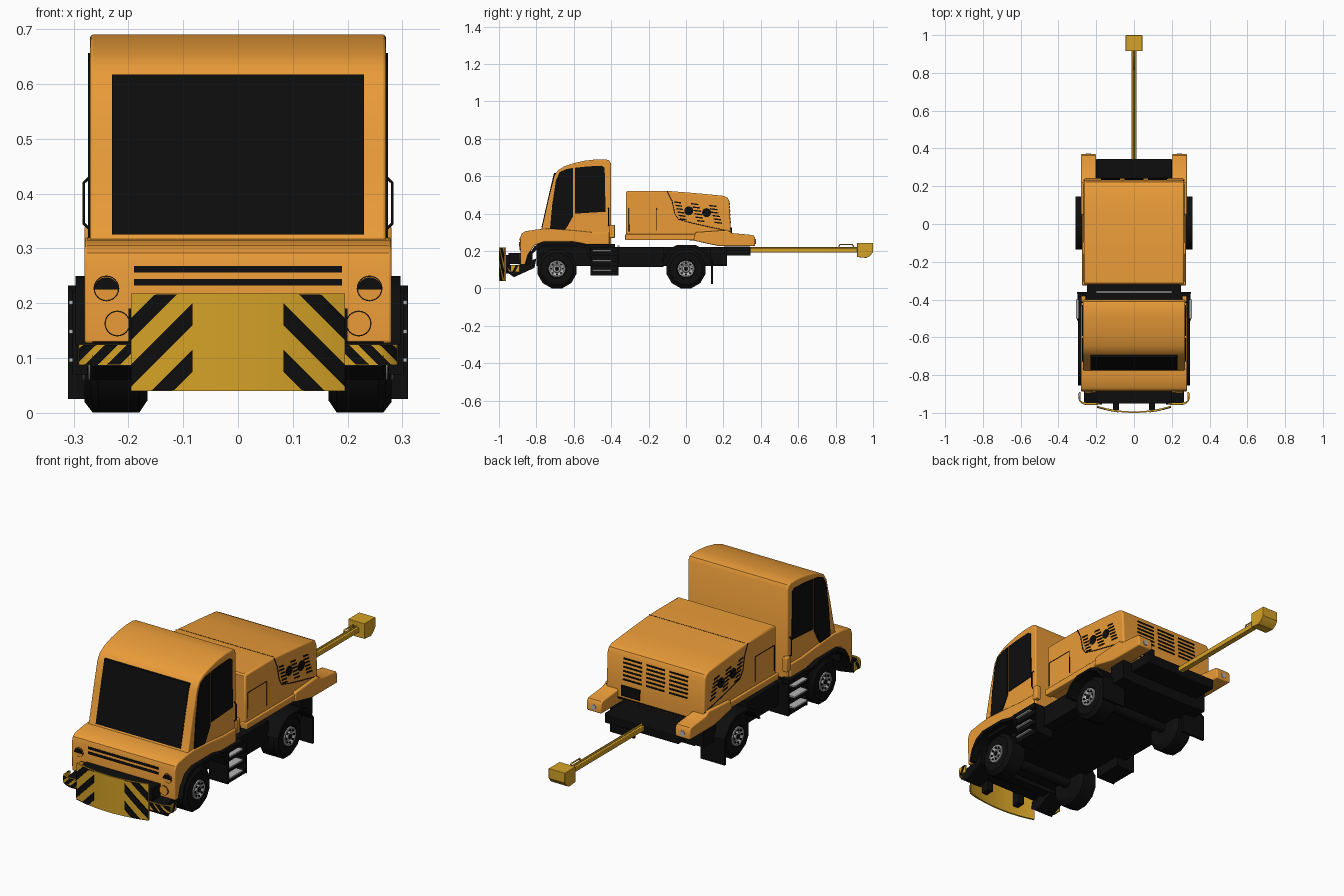
import bpy, bmesh
from math import sin, cos, pi, radians

if "Cube" in bpy.data.objects:
    bpy.data.objects.remove(bpy.data.objects["Cube"])

def material(name, rgb):
    m = bpy.data.materials.new(name)
    m.diffuse_color = (*rgb, 1)
    m.use_nodes = True
    m.node_tree.nodes["Principled BSDF"].inputs["Base Color"].default_value = m.diffuse_color
    return m

ORANGE = material("orange_paint", (0.82, 0.33, 0.04))
YELLOW = material("yellow_paint", (0.66, 0.36, 0.02))
BLACK = material("black", (0.004, 0.004, 0.004))
GREY = material("grey_metal", (0.45, 0.45, 0.45))

def finish(name, bm, mat, mirror=False, bevel=0):
    bmesh.ops.recalc_face_normals(bm, faces=bm.faces)
    me = bpy.data.meshes.new(name)
    bm.to_mesh(me)
    bm.free()
    me.materials.append(mat)
    ob = bpy.data.objects.new(name, me)
    bpy.context.collection.objects.link(ob)
    bpy.ops.object.select_all(action='DESELECT')
    ob.select_set(True)
    bpy.context.view_layer.objects.active = ob
    bpy.ops.object.shade_smooth_by_angle(angle=radians(32))
    if bevel:
        b = ob.modifiers.new("bevel", 'BEVEL')
        b.width, b.segments, b.limit_method, b.angle_limit = bevel, 3, 'ANGLE', radians(50)
    if mirror:
        ob.modifiers.new("mirror", 'MIRROR')
    return ob

def extrude(name, pts, axis, a, b, mat, mirror=False, bevel=0):
    """Outline extruded along x (points are y,z) or y (points are x,z)."""
    bm = bmesh.new()
    put = (lambda p, d: (d, *p)) if axis == 'x' else (lambda p, d: (p[0], d, p[1]))
    va, vb = ([bm.verts.new(put(p, d)) for p in pts] for d in (a, b))
    n = len(pts)
    bm.faces.new(va)
    bm.faces.new(vb)
    for i in range(n):
        bm.faces.new((va[i], va[(i + 1) % n], vb[(i + 1) % n], vb[i]))
    return finish(name, bm, mat, mirror, bevel)

def box(name, x, y, z, mat, mirror=False, bevel=0):
    pts = [(y[0], z[0]), (y[1], z[0]), (y[1], z[1]), (y[0], z[1])]
    return extrude(name, pts, 'x', x[0], x[1], mat, mirror, bevel)

def arc(c, d, r, a0=0, a1=360, n=24):
    return [(c + r * cos(radians(a0 + (a1 - a0) * i / n)), d + r * sin(radians(a0 + (a1 - a0) * i / n)))
            for i in range(n if a1 - a0 == 360 else n + 1)]

def lathe(name, profile, y, z, n, mat, mirror=True):
    """Profile of (x, radius) turned about an axle along x; first and last rings are capped."""
    bm = bmesh.new()
    rings = [[bm.verts.new((x, y + r * sin(2 * pi * (i + .5) / n), z + r * cos(2 * pi * (i + .5) / n)))
              for i in range(n)] for x, r in profile]
    for p, q in zip(rings, rings[1:]):
        for i in range(n):
            bm.faces.new((p[i], p[(i + 1) % n], q[(i + 1) % n], q[i]))
    bm.faces.new(rings[0])
    bm.faces.new(rings[-1])
    return finish(name, bm, mat, mirror)

def sheet(name, depth, x0, x1, lo, hi, mat, thick=0.008, n=12, mirror=False):
    """Curved upright plate: y = depth(x), z between lo(x) and hi(x)."""
    bm = bmesh.new()
    rows = []
    for i in range(n + 1):
        x = x0 + (x1 - x0) * i / n
        y, a, b = depth(x), lo(x), max(hi(x), lo(x) + 1e-4)
        rows.append([bm.verts.new(p) for p in ((x, y, a), (x, y, b), (x, y + thick, b), (x, y + thick, a))])
    for p, q in zip(rows, rows[1:]):
        for k in range(4):
            bm.faces.new((p[k], p[(k + 1) % 4], q[(k + 1) % 4], q[k]))
    bm.faces.new(rows[0])
    bm.faces.new(rows[-1])
    return finish(name, bm, mat, mirror)

def tube(name, pts, r, mat, mirror=False, cyclic=False):
    cu = bpy.data.curves.new(name, 'CURVE')
    cu.dimensions, cu.bevel_depth, cu.bevel_resolution, cu.use_fill_caps = '3D', r, 1, True
    sp = cu.splines.new('POLY')
    sp.points.add(len(pts) - 1)
    for p, c in zip(sp.points, pts):
        p.co = (*c, 1)
    sp.use_cyclic_u = cyclic
    cu.materials.append(mat)
    ob = bpy.data.objects.new(name, cu)
    bpy.context.collection.objects.link(ob)
    if mirror:
        ob.modifiers.new("mirror", 'MIRROR')

def shell(name, path, t, x0, x1, mat):
    """Bent strip: path in y,z thickened towards the wheel centre."""
    cy = (min(p[0] for p in path[:6]) + max(p[0] for p in path[:6])) / 2
    inner = [(y + (t if y < cy else -t), z - t * (z > .2)) for y, z in path]
    extrude(name, path + inner[::-1], 'x', x0, x1, mat, True)

# Cab: upper cabin and slightly wider nose with wheel arch
extrude("cab", [(-.785, .30), (-.77, .325), (-.735, .48), (-.705, .6), (-.685, .632), (-.65, .653), (-.60, .67),
        (-.54, .683), (-.48, .69), (-.43, .69), (-.41, .684), (-.40, .665), (-.40, .225), (-.53, .235), (-.62, .25),
        (-.78, .25)], 'x', -.27, .27, ORANGE, bevel=.006)
extrude("nose", [(-.885, .127), (-.887, .27), (-.88, .292), (-.862, .305), (-.80, .315), (-.74, .32), (-.60, .31),
        (-.50, .30), (-.41, .30), (-.41, .235), (-.53, .235), (-.60, .25), (-.76, .25), (-.81, .23), (-.845, .18),
        (-.86, .127)], 'x', -.28, .28, ORANGE, bevel=.005)
box("cab_rear_trim", (.255, .28), (-.41, -.38), (.27, .34), ORANGE, True, .004)

# Glass
extrude("windscreen", [(-.773, .325), (-.738, .48), (-.706, .617), (-.69, .617), (-.75, .33)], 'x', -.23, .23, BLACK)
extrude("side_window_front", [(-.73, .29), (-.715, .45), (-.695, .58), (-.675, .622), (-.64, .638), (-.604, .644),
        (-.604, .385), (-.635, .33), (-.665, .29)], 'x', .26, .274, BLACK, True)
extrude("side_window_rear", [(-.594, .40), (-.594, .645), (-.53, .652), (-.45, .656), (-.435, .645), (-.43, .41)],
        'x', .26, .274, BLACK, True)
tube("grab_rail", [(.27, -.415, .335), (.281, -.415, .345), (.281, -.415, .42), (.27, -.415, .43)], .003, BLACK, True)

# Grille slots and lamps
for z in (.238, .262):
    sheet("grille_slot", lambda x: -.889, -.19, .19, lambda x: z - .006, lambda x: z + .006, BLACK, n=1)
for cx, cz in ((.24, .227), (.22, .163)):
    extrude("lamp_rim", arc(cx, cz, .0235), 'y', -.888, -.87, BLACK, True)
    extrude("lamp", arc(cx, cz, .022), 'y', -.891, -.87, ORANGE, True)
extrude("lamp_lens", arc(.24, .225, .022, 0, 180), 'y', -.894, -.87, BLACK, True)

# Striped front plate
def curve(x):
    return -1 + .03 * (x / .195) ** 2

def wing(x):
    return -.955 + .02 * max(0, (x - .25) / .04) ** 2

def stripes(name, depth, x0, x1, zlo, zhi, centres, half):
    for c in centres:
        clamp = lambda v: min(max(v, zlo), zhi)
        sheet(name, lambda x: depth(x) - .003, x0, x1, lambda x: clamp(c - (x - x0) - half),
              lambda x: clamp(c - (x - x0) + half), BLACK, .004, 24, True)

sheet("front_plate", curve, -.195, .195, lambda x: .04, lambda x: .218, YELLOW, n=24)
stripes("front_plate_stripe", curve, .083, .195, .041, .216, (.265, .18, .095), .02)
sheet("bumper_wing", wing, .18, .29, lambda x: .087, lambda x: .125, YELLOW, n=16, mirror=True)
stripes("bumper_wing_stripe", wing, .19, .29, .088, .124, (.125, .165, .205), .012)
box("bumper_wing_side", (.284, .291), (-.935, -.89), (.087, .125), YELLOW, True)
extrude("bumper_side_stripe", [(-.93, .087), (-.915, .087), (-.895, .125), (-.91, .125)], 'x', .284, .293, BLACK, True)
box("plate_bracket", (-.2, .2), (-.95, -.88), (.13, .19), BLACK)
box("plate_stay", (.08, .11), (-.985, -.94), (.08, .18), BLACK, True)
extrude("plate_arm", [(-.955, .085), (-.92, .06), (-.81, .11), (-.80, .16), (-.90, .125), (-.95, .12)],
        'x', .17, .265, BLACK, True)

# Chassis and underside
box("chassis", (-.2, .2), (-.80, .22), (.12, .222), BLACK)
box("nose_underside", (-.26, .26), (-.87, -.82), (.115, .2), BLACK)
box("cab_floor", (-.265, .265), (-.80, -.40), (.222, .256), BLACK)
box("side_tank", (.19, .25), (-.36, -.12), (.115, .22), BLACK, True)
box("rear_side_frame", (.19, .25), (.13, .22), (.125, .22), BLACK, True)
box("rear_crossbeam", (-.2, .2), (.20, .345), (.175, .223), BLACK, bevel=.004)
box("gap_crossbar", (-.2, .2), (-.365, -.355), (.222, .23), GREY)

# Entry steps
for y in (-.51, -.368):
    box("step_side", (.2, .302), (y, y + .008), (.07, .222), BLACK, True)
box("step_back", (.2, .26), (-.51, -.36), (.07, .222), BLACK, True)
for z in (.07, .122, .175):
    box("step_riser", (.2, .298), (-.51, -.36), (z, z + .022), BLACK, True)
    box("step_tread", (.26, .308), (-.50, -.40), (z + .023, z + .03), GREY, True)

# Wheels and axles
for y, x in ((-.69, .27), (0, .28)):
    lathe("tyre", [(x - .105, .06), (x - .105, .085), (x - .09, .108), (x - .015, .108), (x, .088), (x, .05),
                   (x - .01, .045)], y, .105, 12, BLACK)
    lathe("hub", [(x - .02, .045), (x + .003, .045), (x + .004, .038), (x - .006, .022), (x + .002, .018),
                  (x + .002, .012)], y, .105, 24, GREY)
    lathe("hub_cap", [(x - .01, .012), (x + .004, .012)], y, .105, 12, BLACK)
    for k in range(8):
        a = k * pi / 4
        lathe("hub_hole", [(x - .01, .005), (x + .005, .005)], y + .031 * sin(a), .105 + .031 * cos(a), 8, BLACK)
    lathe("axle", [(-x + .1, .025), (x - .1, .025)], y, .105, 12, BLACK, False)

# Mudguards
shell("front_mudguard", [(-.855, .125), (-.84, .18), (-.81, .225), (-.76, .25), (-.62, .25), (-.56, .235),
                         (-.52, .23), (-.51, .17)], .014, .2, .296, BLACK)
shell("rear_mudguard", [(-.135, .15), (-.10, .205), (-.05, .232), (.05, .232), (.10, .21), (.145, .15), (.145, .025)],
      .012, .18, .31, BLACK)
box("front_mudguard_sill", (.25, .295), (-.54, -.38), (.215, .237), BLACK, True)

# Rear body
extrude("rear_body", [(-.32, .262), (-.32, .515), (-.312, .522), (-.14, .522), (-.08, .52), (.08, .507), (.20, .495),
        (.222, .485), (.232, .465), (.24, .30), (.24, .25), (.06, .255), (-.05, .262)], 'x', -.265, .265, ORANGE,
        bevel=.008)
extrude("rear_fender", [(.04, .256), (.05, .30), (.22, .312), (.245, .296), (.34, .287), (.362, .283), (.37, .27),
        (.37, .226), (.18, .226), (.12, .238)], 'x', .2, .28, ORANGE, True, .006)
box("body_sill", (.24, .275), (-.325, .05), (.258, .29), ORANGE, True, .004)
extrude("rear_reflector", arc(.24, .25, .013, n=16), 'y', .36, .373, GREY, True)

# Panel seams and service door
X = .2655
tube("hood_seam", [(X, y, z) for y, z in ((-.10, .52), (-.075, .47), (-.06, .40), (-.04, .37), (.03, .35), (.12, .33),
                                          (.235, .305))], .002, BLACK, True)
tube("service_door_seam", [(X, -.305, .305), (X, -.305, .43), (X, -.157, .43), (X, -.157, .31)], .002, BLACK, True)
tube("hood_top_seam", [(X - .012, -.09, .5205), (-X + .012, -.09, .5205)], .001, BLACK)

# Side vents: two fan openings between columns of tilted slots
for y, z in ((.015, .415), (.11, .405)):
    extrude("fan_opening", arc(y, z, .024), 'x', .25, .268, BLACK, True)
for c, w in ((-.03, .018), (.063, .02), (.158, .02)):
    for k in range(6):
        y, z = c + (.006 * k - .015), .455 - .018 * k - .1 * c
        extrude("side_vent_slot", [(y - w, z + .001), (y + w, z - .004), (y + w, z + .003), (y - w, z + .008)],
                'x', .255, .267, BLACK, True)

# Rear vents and lock box
for c in (-.125, 0, .125):
    for k in range(6):
        z = .35 + .02 * k
        y = .24 - .008 * (z - .30) / .165
        box("rear_vent_slot", (c - .05, c + .05), (y - .01, y + .002), (z, z + .008), BLACK)
box("rear_lock_box", (.08, .18), (.23, .246), (.275, .325), BLACK)
box("tailgate_gap", (-.2, .2), (.235, .243), (.258, .264), BLACK)

# Rear boom with weighted end and handle
box("boom", (-.014, .014), (.33, .93), (.192, .216), YELLOW, bevel=.003)
tube("boom_rail", [(.0, .34, .219), (.0, .92, .219)], .004, YELLOW)
extrude("boom_head", [(.915, .168), (.965, .163), (.985, .175), (1, .195), (1, .243), (.915, .243)],
        'x', -.044, .044, YELLOW, bevel=.002)
tube("boom_handle", [(0, .815, .215), (0, .822, .235), (0, .89, .235), (0, .90, .215)], .004, YELLOW)
